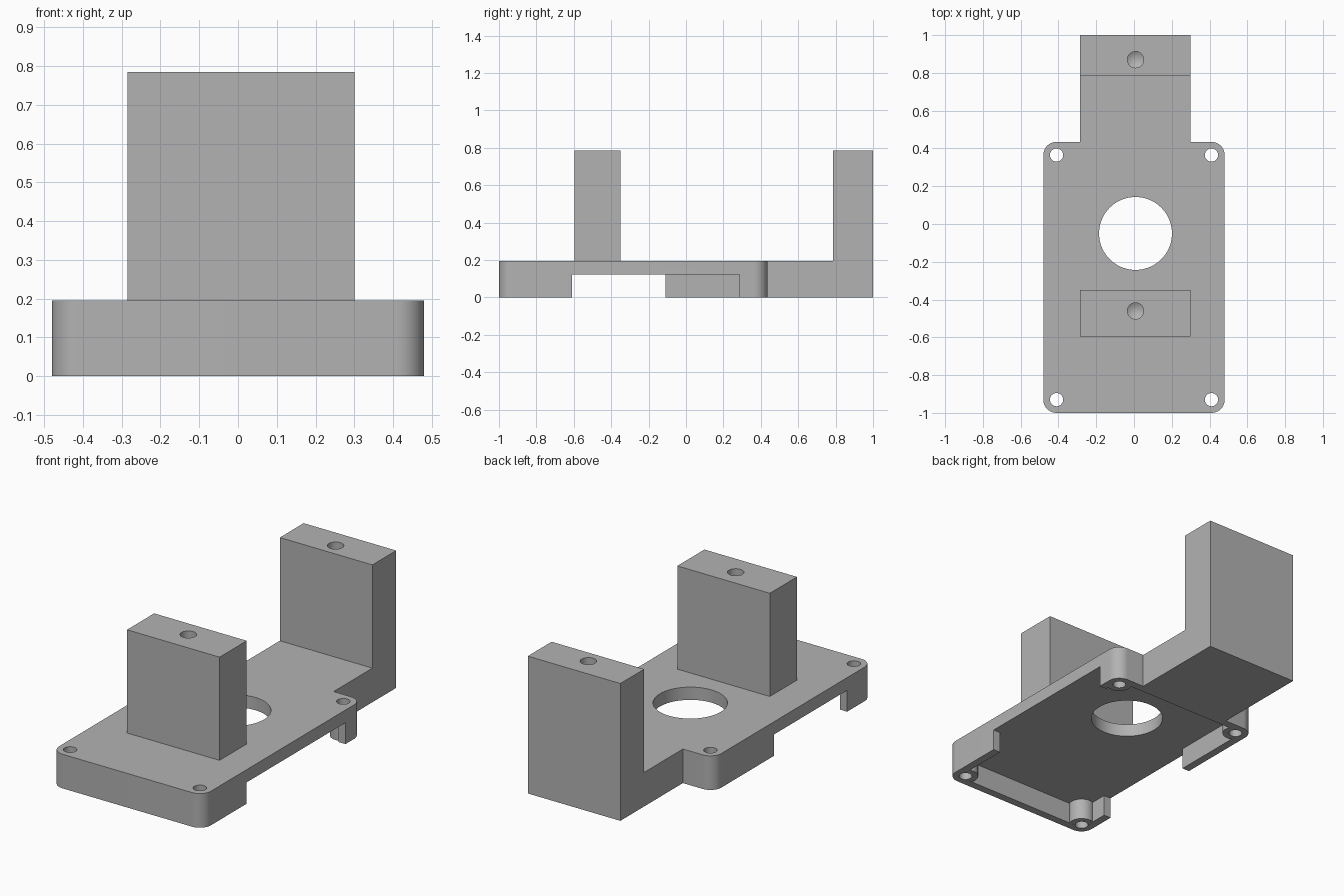
import bpy, bmesh, math

cube = bpy.data.objects.get("Cube")
if cube:
    bpy.data.objects.remove(cube, do_unlink=True)

grey = bpy.data.materials.new("plain grey")
grey.use_nodes = True
colour = (0.45, 0.45, 0.45, 1)
grey.diffuse_color = colour
grey.node_tree.nodes["Principled BSDF"].inputs["Base Color"].default_value = colour

TOP, DECK, FLOOR = 0.785, 0.195, 0.122      # tower top, plate top, plate underside
W, FRONT, BACK, WALL = 0.48, -1.0, 0.435, 0.045
R = 0.07                                    # corner radius
X0, X1, XC = -0.285, 0.3, 0.008             # tower sides and hole axis


def prism(name, outline, vector):
    """Extrude a closed outline of 3D points along a vector."""
    bm = bmesh.new()
    face = bm.faces.new([bm.verts.new(p) for p in outline])
    out = bmesh.ops.extrude_face_region(bm, geom=[face])
    bmesh.ops.translate(bm, vec=vector, verts=[v for v in out["geom"] if isinstance(v, bmesh.types.BMVert)])
    bmesh.ops.recalc_face_normals(bm, faces=bm.faces)
    mesh = bpy.data.meshes.new(name)
    bm.to_mesh(mesh)
    bm.free()
    ob = bpy.data.objects.new(name, mesh)
    bpy.context.collection.objects.link(ob)
    mesh.materials.append(grey)
    return ob


def box(name, x0, x1, y0, y1, z0, z1):
    return prism(name, [(x0, y0, z0), (x1, y0, z0), (x1, y1, z0), (x0, y1, z0)], (0, 0, z1 - z0))


def ring(x, y, z, r, n, start=0.0, sweep=math.tau):
    return [(x + r * math.cos(start + sweep * i / n), y + r * math.sin(start + sweep * i / n), z)
            for i in range(n)]


def cylinder(name, x, y, z0, z1, r, n=40):
    return prism(name, ring(x, y, z0, r, n), (0, 0, z1 - z0))


def cut(target, cutter):
    """Subtract the cutter and discard it."""
    mod = target.modifiers.new("cut", 'BOOLEAN')
    mod.operation, mod.solver, mod.object = 'DIFFERENCE', 'EXACT', cutter
    bpy.context.view_layer.objects.active = target
    bpy.ops.object.modifier_apply(modifier=mod.name)
    bpy.data.objects.remove(cutter, do_unlink=True)


def blind_hole(target, y, depth=0.25, r=0.043):
    """Drill from the tower top, ending in a conical point."""
    drill = cylinder("drill", XC, y, TOP - depth, TOP + 0.05, r, 32)
    bm = bmesh.new()
    bm.from_mesh(drill.data)
    bottom = min(bm.faces, key=lambda f: f.calc_center_median().z)
    tip = bmesh.ops.poke(bm, faces=[bottom])["verts"][0]
    tip.co.z -= r * 0.6
    bm.to_mesh(drill.data)
    bm.free()
    cut(target, drill)


# Base plate with rounded corners
corners = [(W - R, BACK - R), (R - W, BACK - R), (R - W, FRONT + R), (W - R, FRONT + R)]
outline = []
for i, (x, y) in enumerate(corners):
    arc = ring(x, y, 0, R, 10, i * math.pi / 2, math.pi / 2)
    end = (i + 1) * math.pi / 2
    outline += arc + [(x + R * math.cos(end), y + R * math.sin(end), 0)]
base = prism("base_plate", outline, (0, 0, DECK))

# Hollow underside, side openings and the large round hole
cut(base, box("cavity", WALL - W, W - WALL, FRONT + WALL, BACK - WALL, -0.1, FLOOR))
cut(base, box("opening", W - 0.1, W + 0.1, -0.61, 0.285, -0.1, FLOOR))
cut(base, box("opening", -W - 0.1, 0.1 - W, -0.77, -0.11, -0.1, FLOOR))
cut(base, cylinder("bore", XC, -0.05, -0.1, 0.3, 0.193, 72))

# Corner screw bosses, drilled together with the plate
parts = [base]
for x, y in corners:
    boss = cylinder("corner_boss", x, y, 0.0005, FLOOR + 0.01, R - 0.001)
    for part in (base, boss):
        cut(part, cylinder("drill", x, y, -0.1, 0.3, 0.035))
    parts.append(boss)

# Front tower
front = box("front_tower", X0, X1, -0.595, -0.35, DECK, TOP)
blind_hole(front, -0.46)

# Rear arm and tower in one L-shaped profile
profile = [(BACK, 0), (1, 0), (1, TOP), (0.785, TOP), (0.785, DECK), (BACK, DECK)]
rear = prism("rear_arm_tower", [(X0, y, z) for y, z in profile], (X1 - X0, 0, 0))
blind_hole(rear, 0.87)

# Smooth the round surfaces, keep edges sharp
for ob in parts + [front, rear]:
    bpy.ops.object.select_all(action='DESELECT')
    ob.select_set(True)
    bpy.context.view_layer.objects.active = ob
    bpy.ops.object.shade_smooth_by_angle(angle=math.radians(25))
